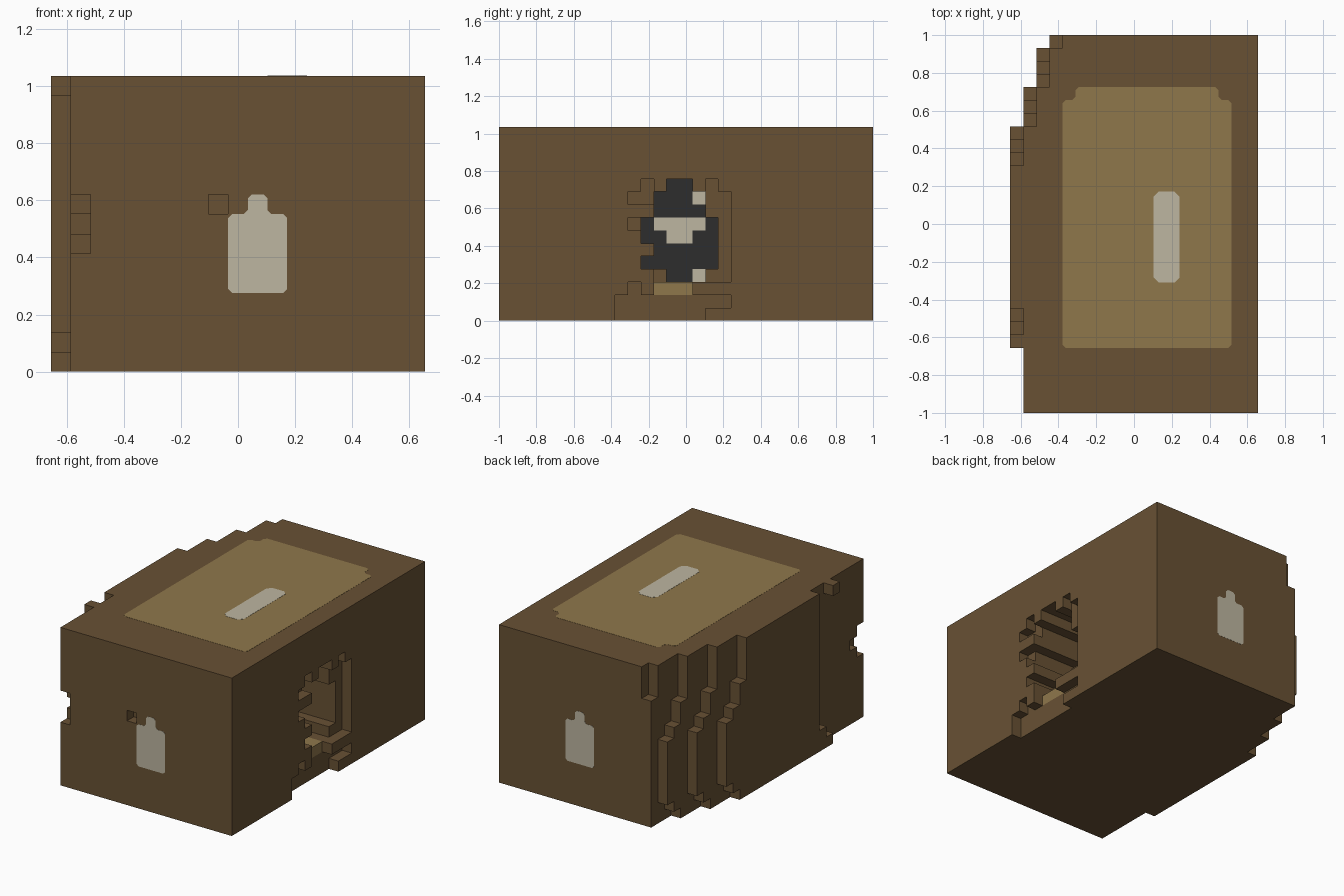
import bpy, bmesh
from mathutils import Vector

cube = bpy.data.objects.get("Cube")
if cube:
    bpy.data.objects.remove(cube, do_unlink=True)

# Block grid: cells along x, y and z
NX, NY, NZ = 19, 29, 15
S = 2 / NY
DEEP = 9


def material(name, rgb):
    m = bpy.data.materials.new(name)
    m.use_nodes = True
    lin = [((c / 255 + 0.055) / 1.055) ** 2.4 for c in rgb]
    m.diffuse_color = (*lin, 1)
    m.node_tree.nodes["Principled BSDF"].inputs["Base Color"].default_value = (*lin, 1)
    return m


BROWN = material("brown leather", (104, 81, 52))
TAN = material("tan panel", (143, 119, 75))
LIGHT = material("pale label", (189, 182, 161))
DARK = material("dark interior", (45, 45, 45))


def add_object(name, bm, mats):
    mesh = bpy.data.meshes.new(name)
    bm.to_mesh(mesh)
    bm.free()
    for m in mats:
        mesh.materials.append(m)
    ob = bpy.data.objects.new(name, mesh)
    bpy.context.collection.objects.link(ob)
    return ob


def corner(i, j, k):
    return Vector(((i - NX / 2) * S, (j - NY / 2) * S, k * S))


# Ragged opening in the +x side, top row first:
# 1, 2 = shallow steps, t = tan ledge, d and w = deep dark and pale cells
OPENING = [
    "..1.dd.1.",
    ".11dddw11",
    "...dddd11",
    ".1dwwwwd1",
    "..ddwwdd1",
    "...ddddd1",
    "..dddddd1",
    "...2ddw11",
    ".1.ttt...",
    "111111111",
    "1111111..",
]
ROW_TOP, COL_0 = len(OPENING) - 1, 9
DEPTH = {".": 0, "1": 1, "2": 2, "t": 1, "d": DEEP, "w": DEEP}


def opening(j, k):
    if 0 <= k <= ROW_TOP and 0 <= j - COL_0 < len(OPENING[0]):
        return OPENING[ROW_TOP - k][j - COL_0]
    return "."


# How far each stepped layer of the -x side reaches back, bottom to top
REACH = [1, 2] + [3] * 6 + [2, 1, 1] + [0] * 4


def solid(i, j, k):
    if not (0 <= i < NX and 0 <= j < NY and 0 <= k < NZ):
        return False
    if i >= NX - DEPTH[opening(j, k)]:
        return False
    # stepped rear corner
    if i < 3 and j >= 19 + 3 * i + REACH[k]:
        return False
    if i == 3 and j == NY - 1 and k >= 12:
        return False
    # outer layer stops short of the front
    if i == 0:
        if k == NZ - 1:
            return j == 5 or j >= 8
        return j >= {0: 6, 1: 7}.get(k, 8)
    # chipped front corner and small front hole
    if i == 1 and 6 <= k <= 8 and j < (2 if k == 7 else 1):
        return False
    return not (i == 8 and j == 0 and k == 8)


def colour(i, j, k, axis, sign):
    cell = opening(j, k)
    if cell == "t" and i > NX - DEEP:
        return 1
    if axis == 0 and sign > 0 and i == NX - 1 - DEEP:
        return {"w": 2, "d": 3}.get(cell, 0)
    return 0


# Case: outer faces of all solid cells, merged into large flat faces
bm = bmesh.new()
for i in range(NX):
    for j in range(NY):
        for k in range(NZ):
            if not solid(i, j, k):
                continue
            for axis in range(3):
                for sign in (-1, 1):
                    n = [i, j, k]
                    n[axis] += sign
                    if solid(*n):
                        continue
                    ring = []
                    for a, b in ((0, 0), (1, 0), (1, 1), (0, 1)):
                        p = [i, j, k]
                        p[axis] += sign > 0
                        p[(axis + 1) % 3] += a
                        p[(axis + 2) % 3] += b
                        ring.append(bm.verts.new(corner(*p)))
                    f = bm.faces.new(ring if sign > 0 else ring[::-1])
                    f.material_index = colour(i, j, k, axis, sign)
bmesh.ops.remove_doubles(bm, verts=bm.verts, dist=S / 100)
bmesh.ops.dissolve_limit(bm, angle_limit=0.01, verts=bm.verts, edges=bm.edges,
                         delimit={"MATERIAL"})
bmesh.ops.triangulate(bm, faces=[f for f in bm.faces if len(f.verts) > 4])
add_object("case", bm, [BROWN, TAN, LIGHT, DARK])


def plate(name, outline, place, normal, mat, thick, cut=0.25):
    """Thin painted plate from a cell outline with clipped outer corners."""
    pts = [Vector(p) for p in outline]
    ring = []
    for n, p in enumerate(pts):
        a = (pts[n - 1] - p).normalized()
        b = (pts[(n + 1) % len(pts)] - p).normalized()
        ring += [p + a * cut, p + b * cut]
    bm = bmesh.new()
    face = bm.faces.new([bm.verts.new(place(*p)) for p in ring])
    out = bmesh.ops.extrude_face_region(bm, geom=[face])
    moved = [v for v in out["geom"] if isinstance(v, bmesh.types.BMVert)]
    bmesh.ops.translate(bm, verts=moved, vec=Vector(normal) * thick)
    bmesh.ops.recalc_face_normals(bm, faces=bm.faces)
    add_object(name, bm, [mat])


def on_top(a, b):
    return corner(a, b, NZ)


# Top panel with its handle-like strip
plate("top_panel", [(4, 5), (17, 5), (17, 24), (16, 24), (16, 25), (5, 25), (5, 24), (4, 24)],
      on_top, (0, 0, 1), TAN, 0.001)
plate("top_strip", [(11, 10), (13, 10), (13, 17), (11, 17)],
      on_top, (0, 0, 1), LIGHT, 0.002, 0.4)

# Matching labels on the front and the back
LABEL = [(9, 4), (12, 4), (12, 8), (11, 8), (11, 9), (10, 9), (10, 8), (9, 8)]
for name, j, side in (("front_label", 0, -1), ("back_label", NY, 1)):
    plate(name, LABEL, lambda a, b: corner(a, j, b), (0, side, 0), LIGHT, 0.001, 0.2)
